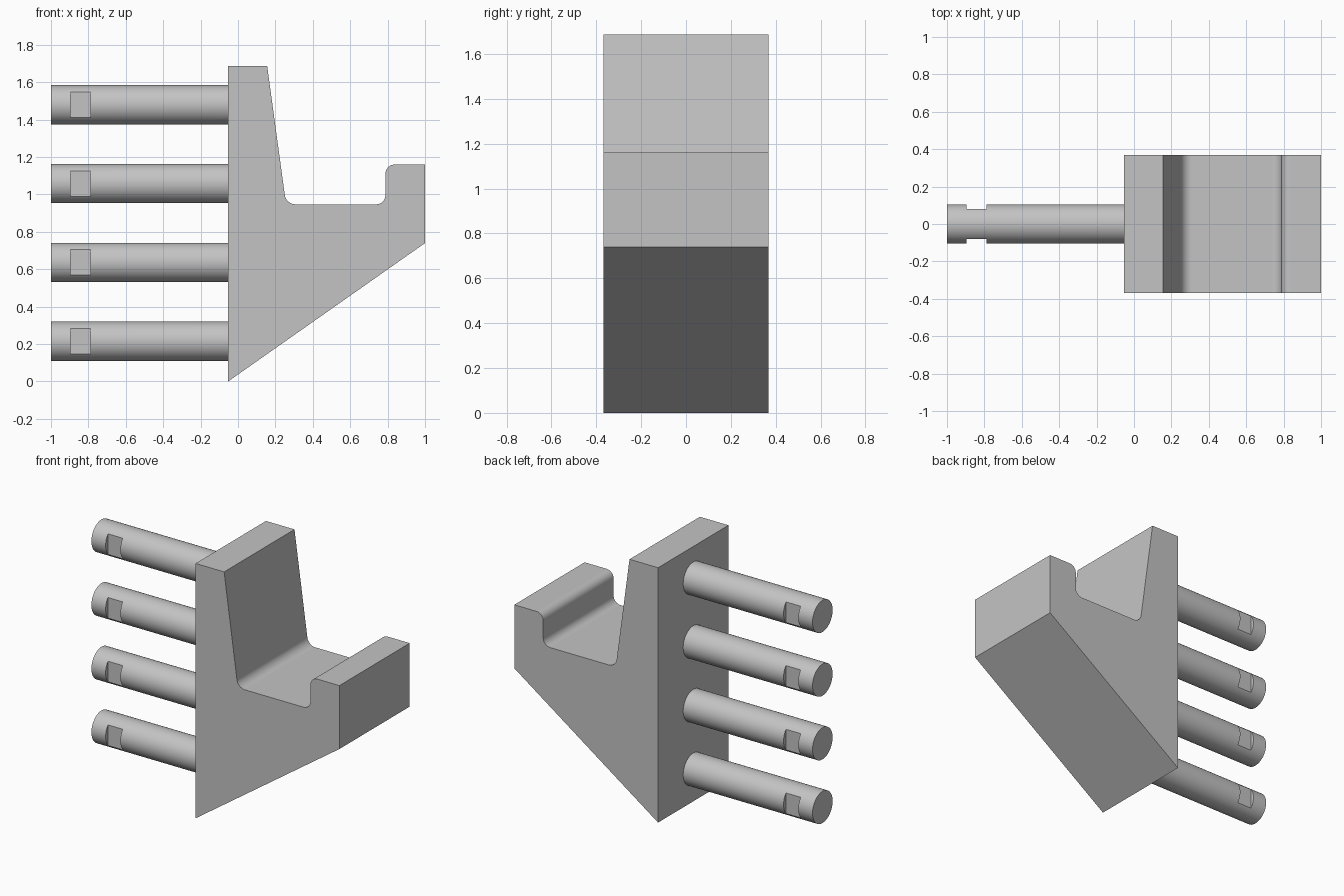
import bpy, bmesh, math
from mathutils import Matrix

cube = bpy.data.objects.get("Cube")
if cube:
    bpy.data.objects.remove(cube, do_unlink=True)

grey = bpy.data.materials.new("plain grey")
grey.use_nodes = True
grey.diffuse_color = (0.55, 0.55, 0.55, 1)
grey.node_tree.nodes["Principled BSDF"].inputs["Base Color"].default_value = (0.55, 0.55, 0.55, 1)


def add_object(name, bm):
    bmesh.ops.recalc_face_normals(bm, faces=bm.faces)
    mesh = bpy.data.meshes.new(name)
    bm.to_mesh(mesh)
    bm.free()
    mesh.materials.append(grey)
    obj = bpy.data.objects.new(name, mesh)
    bpy.context.collection.objects.link(obj)
    return obj


def activate(obj):
    bpy.ops.object.select_all(action='DESELECT')
    obj.select_set(True)
    bpy.context.view_layer.objects.active = obj


# Bracket: side profile extruded across y, with three rounded corners
HALF_WIDTH = 0.368
LEFT = -0.053
profile = [(LEFT, 0), (1, 0.74), (1, 1.16), (0.788, 1.16), (0.788, 0.947),
           (0.257, 0.947), (0.156, 1.687), (LEFT, 1.687)]
rounded = (3, 4, 5)

bm = bmesh.new()
front = [bm.verts.new((x, -HALF_WIDTH, z)) for x, z in profile]
back = [bm.verts.new((x, HALF_WIDTH, z)) for x, z in profile]
bm.faces.new(front)
bm.faces.new(back[::-1])
for i in range(len(profile)):
    j = (i + 1) % len(profile)
    bm.faces.new((front[i], back[i], back[j], front[j]))
corner_edges = [bm.edges.get((front[i], back[i])) for i in rounded]
bmesh.ops.bevel(bm, geom=corner_edges, offset=0.05, segments=8, profile=0.5, affect='EDGES')
bracket = add_object("bracket", bm)
activate(bracket)
bpy.ops.object.shade_smooth_by_angle(angle=math.radians(30))
weighted = bracket.modifiers.new("even shading", 'WEIGHTED_NORMAL')
weighted.keep_sharp = True

# Peg: a rod along x with a flat notch cut in its front and back
RADIUS, PEG_END = 0.105, -1.0
length = LEFT - PEG_END
bm = bmesh.new()
bmesh.ops.create_cone(bm, cap_ends=True, segments=64, radius1=RADIUS, radius2=RADIUS, depth=length,
                      matrix=Matrix.Translation(((LEFT + PEG_END) / 2, 0, 0))
                      @ Matrix.Rotation(math.pi / 2, 4, 'Y'))
peg = add_object("peg_1", bm)

bm = bmesh.new()
for side in (-1, 1):
    bmesh.ops.create_cube(bm, size=1, matrix=Matrix.Translation((-0.842, side * 0.13, 0))
                          @ Matrix.Diagonal((0.108, 0.1, 0.4, 1)))
cutter = add_object("notch_cutter", bm)
cutter.hide_render = True

activate(peg)
cut = peg.modifiers.new("notches", 'BOOLEAN')
cut.operation = 'DIFFERENCE'
cut.solver = 'EXACT'
cut.object = cutter
bpy.ops.object.modifier_apply(modifier=cut.name)
bpy.data.objects.remove(cutter, do_unlink=True)
bpy.ops.object.shade_smooth_by_angle(angle=math.radians(20))

# Four evenly spaced pegs share one mesh
for i in range(4):
    rod = peg if i == 0 else peg.copy()
    if i:
        rod.name = f"peg_{i + 1}"
        bpy.context.collection.objects.link(rod)
    rod.location.z = 0.215 + 0.4215 * i
